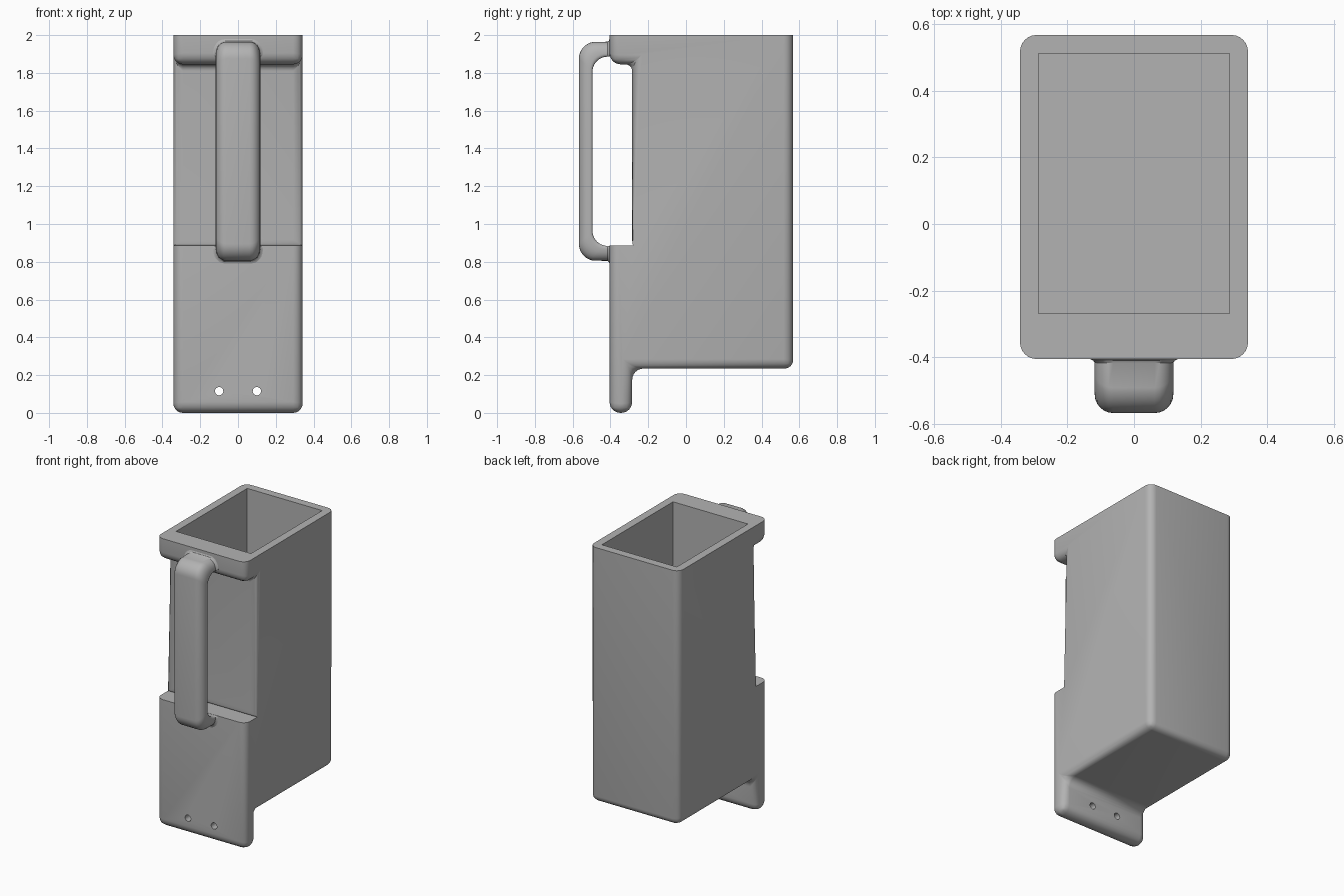
import bpy, bmesh, math
from mathutils import Vector

if "Cube" in bpy.data.objects:
    bpy.data.objects.remove(bpy.data.objects["Cube"], do_unlink=True)

grey = bpy.data.materials.new("plain_grey")
grey.use_nodes = True
colour = (0.45, 0.45, 0.45, 1)
grey.diffuse_color = colour
grey.node_tree.nodes["Principled BSDF"].inputs["Base Color"].default_value = colour


def make_object(name, bm):
    bmesh.ops.recalc_face_normals(bm, faces=bm.faces)
    mesh = bpy.data.meshes.new(name)
    bm.to_mesh(mesh)
    bm.free()
    mesh.materials.append(grey)
    obj = bpy.data.objects.new(name, mesh)
    bpy.context.collection.objects.link(obj)
    return obj


def activate(obj):
    bpy.ops.object.select_all(action="DESELECT")
    obj.select_set(True)
    bpy.context.view_layer.objects.active = obj


def apply_modifier(obj, mod):
    activate(obj)
    bpy.ops.object.modifier_apply(modifier=mod.name)


def cut(obj, cutter):
    cutter.hide_render = True
    mod = obj.modifiers.new("cut", "BOOLEAN")
    mod.operation, mod.solver, mod.object = "DIFFERENCE", "EXACT", cutter
    apply_modifier(obj, mod)
    bpy.data.objects.remove(cutter, do_unlink=True)


def smooth(obj):
    activate(obj)
    bpy.ops.object.shade_smooth_by_angle(angle=math.radians(32))


# Body: side profile (y, z, edge radius) extruded across the width
HALF, FRONT, RECESS, BACK = 0.342, -0.405, -0.285, 0.567
ROUND, TOP, LEDGE = 0.05, 2.0, 0.885
profile = [(FRONT, 0, 0.058), (RECESS, 0, 0.058), (RECESS, 0.235, 0.06),
           (BACK, 0.235, 0.045), (BACK, TOP, 0), (FRONT, TOP, 0),
           (FRONT, 1.845, 0.06), (RECESS, 1.845, 0.035),
           (RECESS, LEDGE, 0.035), (FRONT, LEDGE, 0)]
bm = bmesh.new()
weight = bm.edges.layers.float.new("bevel_weight_edge")
sides = [[bm.verts.new((x, y, z)) for y, z, r in profile] for x in (-HALF, HALF)]
for side in sides:
    bm.faces.new(side)
for i in range(len(profile)):
    j = (i + 1) % len(profile)
    bm.faces.new((sides[0][i], sides[0][j], sides[1][j], sides[1][i]))
for i, (y, z, r) in enumerate(profile):
    j = (i + 1) % len(profile)
    bm.edges.get((sides[0][i], sides[1][i]))[weight] = r
    flat_end = profile[i][1] == profile[j][1] and z in (TOP, LEDGE)
    for side in sides:
        bm.edges.get((side[i], side[j]))[weight] = 0 if flat_end else ROUND
body = make_object("body", bm)
bevel = body.modifiers.new("rounding", "BEVEL")
bevel.limit_method, bevel.width, bevel.segments = "WEIGHT", 1.0, 6
bevel.use_clamp_overlap = False
apply_modifier(body, bevel)

# Open cavity
bm = bmesh.new()
bmesh.ops.create_cube(bm, size=1)
for v in bm.verts:
    v.co = (v.co.x * 0.574, -0.268 if v.co.y < 0 else 0.511, 0.29 if v.co.z < 0 else 2.2)
cut(body, make_object("cavity_cutter", bm))

# Screw holes through the mounting tab
for x in (-0.1, 0.1):
    bm = bmesh.new()
    bmesh.ops.create_cone(bm, cap_ends=True, segments=24, radius1=0.022, radius2=0.022, depth=0.4)
    for v in bm.verts:
        v.co = (x + v.co.x, FRONT + 0.06 + v.co.z, 0.115 + v.co.y)
    cut(body, make_object("hole_cutter", bm))
smooth(body)

# Handle: rounded section swept along matching outer and inner paths
MID, OUTER, INNER = 1.385, 0.58, 0.501
stations = [(-0.36, -0.36, 0, 0, 0.014), (-0.405, -0.405, 0, 0, 0.014),
            (-0.409, -0.409, 0, 0, 0.005), (-0.417, -0.415, 0, 0, 0)]
for k in range(1, 11):
    a = math.pi / 2 * k / 10
    s, c = math.sin(a), 1 - math.cos(a)
    stations.append((-0.477 - 0.09 * s, -0.415 - 0.08 * s, 0.09 * c, 0.08 * c, 0))
path = []
for sign, half in ((1, stations), (-1, stations[::-1])):
    for yo, yi, do, di, grow in half:
        path.append((Vector((0, yo, MID + sign * (OUTER + grow - do))),
                     Vector((0, yi, MID + sign * (INNER - di))), grow))


def corner(radius, sign_x, outer, start):
    points = []
    for k in range(7):
        a = math.radians(start + 15 * k)
        centre_t = 0.072 - radius if outer else radius
        points.append((sign_x * (0.118 - radius) + radius * math.cos(a),
                       (centre_t + radius * math.sin(a)) / 0.072))
    return points


section = (corner(0.056, 1, True, 0) + corner(0.056, -1, True, 90)
           + corner(0.012, -1, False, 180) + corner(0.012, 1, False, 270))
bm = bmesh.new()
rings = []
for outer, inner, grow in path:
    rings.append([bm.verts.new(inner.lerp(outer, t) + Vector((x * (1 + grow / 0.118), 0, 0)))
                  for x, t in section])
for a, b in zip(rings, rings[1:]):
    for i in range(len(section)):
        j = (i + 1) % len(section)
        bm.faces.new((a[i], a[j], b[j], b[i]))
bm.faces.new(rings[0])
bm.faces.new(rings[-1])
smooth(make_object("handle", bm))
